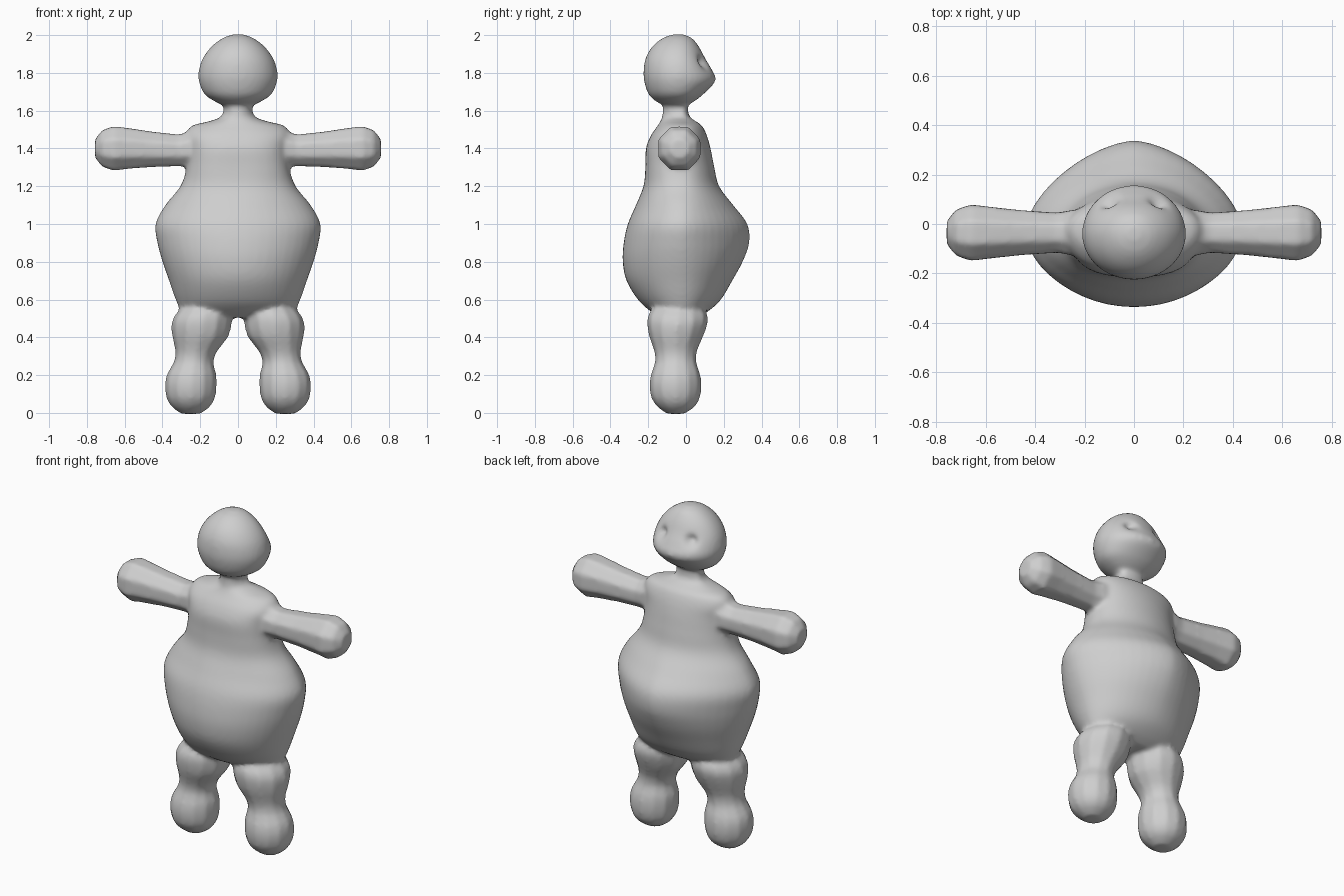
import bpy, bmesh, math
from mathutils import Vector

cube = bpy.data.objects.get("Cube")
if cube:
    bpy.data.objects.remove(cube, do_unlink=True)

skin = bpy.data.materials.new("grey clay")
skin.use_nodes = True
GREY = (0.62, 0.62, 0.62, 1)
skin.diffuse_color = GREY
skin.node_tree.nodes["Principled BSDF"].inputs["Base Color"].default_value = GREY


def loft(bm, rings):
    """Skin a closed tube over rings of points."""
    loops = [[bm.verts.new(p) for p in ring] for ring in rings]
    sides = len(loops[0])
    for a, b in zip(loops, loops[1:]):
        for i in range(sides):
            j = (i + 1) % sides
            bm.faces.new((a[i], a[j], b[j], b[i]))
    bm.faces.new(loops[0][::-1])
    bm.faces.new(loops[-1])


def curved(rows, steps=4):
    """Fill in rows so that every value follows a smooth curve."""
    padded = [rows[0]] + rows + [rows[-1]]
    for a, b, c, d in zip(padded, padded[1:], padded[2:], padded[3:]):
        for k in range(steps):
            t = k / steps
            yield [q + t * (r - p + t * (2 * p - 5 * q + 4 * r - s
                   + t * (3 * (q - r) + s - p))) / 2
                   for p, q, r, s in zip(a, b, c, d)] if steps else b
    yield rows[-1]


def oval(z, cx, half, y0, y1, sides, yc, front=2.0, back=2.0):
    """Horizontal oval whose front and back differ in depth and roundness."""
    ring = []
    for i in range(sides):
        a = math.tau * i / sides
        c, s = math.cos(a), math.sin(a)
        p = 2 / (front if s > 0 else back)
        depth = y1 - yc if s > 0 else yc - y0
        ring.append((cx + half * math.copysign(abs(c) ** p, c),
                     yc + depth * math.copysign(abs(s) ** p, s), z))
    return ring


# Height, half width, back and front depth, front and back roundness
TORSO = [(.505, .2, -.13, .06, 2, 2), (.54, .295, -.19, .12, 2, 2),
         (.6, .33, -.255, .185, 1.9, 2), (.7, .365, -.315, .245, 1.8, 2),
         (.8, .4, -.335, .3, 1.7, 2), (.9, .427, -.33, .335, 1.6, 2),
         (1, .437, -.308, .325, 1.6, 2), (1.1, .385, -.265, .25, 1.7, 2),
         (1.2, .305, -.225, .175, 1.9, 2.3), (1.3, .272, -.215, .15, 2, 2.6),
         (1.4, .265, -.212, .13, 2, 2.6), (1.47, .278, -.185, .11, 2, 2.4),
         (1.52, .245, -.15, .085, 2, 2), (1.545, .15, -.135, .05, 2, 2),
         (1.575, .085, -.125, .015, 2, 2), (1.66, .075, -.12, .01, 2, 2)]
HEAD = [(1.625, .07, -.11, .0), (1.65, .125, -.16, .045), (1.69, .18, -.2, .095),
        (1.76, .208, -.222, .157), (1.82, .206, -.224, .135), (1.88, .185, -.213, .1),
        (1.94, .14, -.178, .068), (1.985, .08, -.122, .03), (2.004, .025, -.065, -.015)]
# Height, centre x, half width, back and front depth
LEG = [(-.005, .25, .05, -.1, -.01), (.03, .25, .1, -.15, .045), (.08, .25, .13, -.185, .075),
       (.15, .25, .138, -.195, .083), (.21, .245, .13, -.185, .075), (.27, .235, .105, -.165, .055),
       (.33, .22, .113, -.17, .06), (.4, .2, .148, -.195, .09), (.47, .193, .16, -.207, .115),
       (.52, .183, .15, -.2, .115), (.58, .17, .11, -.16, .08)]
# Distance along the arm, radius, height
ARM = [(.15, .085, 1.4), (.24, .1, 1.4), (.31, .087, 1.39), (.45, .097, 1.395),
       (.57, .111, 1.4), (.66, .123, 1.4), (.72, .1, 1.4), (.757, .05, 1.4)]

bm = bmesh.new()
loft(bm, [oval(z, 0, w, a, b, 48, -.02, f, k) for z, w, a, b, f, k in curved(TORSO)])
loft(bm, [oval(z, 0, w, a, b, 40, -.04) for z, w, a, b in curved(HEAD)])
for side in (1, -1):
    loft(bm, [oval(z, side * cx, w, a, b, 12, (a + b) / 2)
              for z, cx, w, a, b in curved(LEG, 2)])
    loft(bm, [[(side * x, -.035 + r * math.cos(math.tau * (i + .5) / 8),
                z + r * 1.03 * math.sin(math.tau * (i + .5) / 8)) for i in range(8)]
              for x, r, z in ARM])
bmesh.ops.recalc_face_normals(bm, faces=bm.faces)
mesh = bpy.data.meshes.new("figure")
bm.to_mesh(mesh)
bm.free()
figure = bpy.data.objects.new("figure", mesh)
bpy.context.collection.objects.link(figure)

# Fuse the parts into one soft skin
remesh = figure.modifiers.new("fuse", 'REMESH')
remesh.mode = 'VOXEL'
remesh.voxel_size = 0.013
soften = figure.modifiers.new("soften", 'SMOOTH')
soften.factor = 0.5
soften.iterations = 6
graph = bpy.context.evaluated_depsgraph_get()
fused = bpy.data.meshes.new_from_object(figure.evaluated_get(graph))
figure.modifiers.clear()
figure.data = fused

# Press in the eye sockets
for v in fused.vertices:
    for side in (1, -1):
        eye = Vector((side * .095, .085, 1.85))
        d = (v.co - eye).length
        if d < .08:
            v.co += Vector((-side * .25, -1, -.1)) * .03 * math.exp(-(d / .033) ** 2)

fused.materials.clear()
fused.materials.append(skin)
for poly in fused.polygons:
    poly.use_smooth = True
